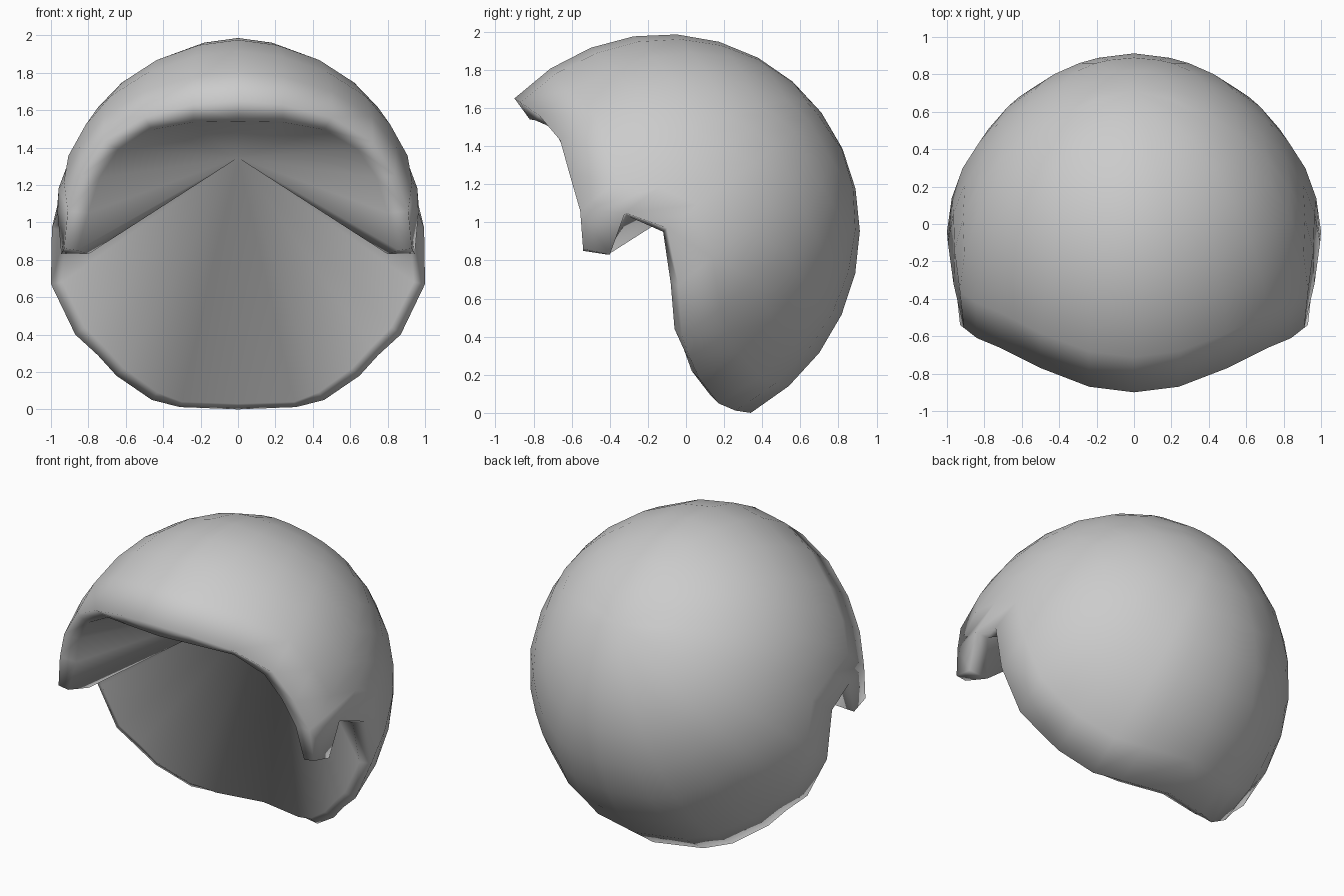
import bpy, bmesh
from mathutils import Vector

if "Cube" in bpy.data.objects:
    bpy.data.objects.remove(bpy.data.objects["Cube"])

CENTRE, RADII = Vector((0, -0.05, 1.0)), Vector((0.945, 0.95, 0.96))
POLE = Vector((0, 0.8, 0.6)).normalized()     # back-top pole of the dome
APEX = (0, 0.40, 1.345)                       # deepest point of the hollow
RINGS = 8

# Right half of the rim, front centre to bottom centre: outer xyz, inner xyz
RIM = [
    (0.00, -0.90, 1.65, 0.00, -0.82, 1.54),
    (0.24, -0.87, 1.63, 0.24, -0.79, 1.535),
    (0.50, -0.77, 1.56, 0.46, -0.70, 1.495),
    (0.72, -0.66, 1.43, 0.64, -0.64, 1.39),
    (0.84, -0.61, 1.25, 0.74, -0.60, 1.24),
    (0.91, -0.555, 1.06, 0.80, -0.54, 1.05),
    (0.93, -0.54, 0.86, 0.86, -0.54, 0.85),   # cheek tab, front tip
    (0.945, -0.40, 0.83, 0.80, -0.41, 0.83),  # cheek tab, back tip
    (0.965, -0.32, 1.05, 0.89, -0.30, 1.03),  # notch
    (0.995, -0.10, 0.97, 0.92, -0.12, 0.95),
    (1.00, -0.04, 0.67, 0.94, -0.08, 0.68),
    (0.87, -0.02, 0.40, 0.82, -0.06, 0.44),
    (0.75, 0.02, 0.29, 0.71, -0.01, 0.33),
    (0.65, 0.07, 0.18, 0.61, 0.03, 0.22),
    (0.46, 0.17, 0.05, 0.43, 0.13, 0.09),
    (0.31, 0.26, 0.012, 0.30, 0.20, 0.04),
    (0.00, 0.34, 0.00, 0.00, 0.27, 0.03),
]
TAB = (6, 7)

bm = bmesh.new()
outer = [bm.verts.new(r[:3]) for r in RIM]
inner = [bm.verts.new(r[3:]) for r in RIM]
pole = bm.verts.new(CENTRE + Vector(p * s for p, s in zip(POLE, RADII)))
apex = bm.verts.new(APEX)


def dome_column(v):
    """Arc over the dome from a rim vertex to the pole."""
    q = Vector((c / s for c, s in zip(v.co - CENTRE, RADII)))
    d, bulge = q.normalized(), q.length - 1
    power = 2.2 + 1.6 * v.co.x                # side flare fades out sooner
    col = [v]
    for k in range(1, RINGS):
        t = k / RINGS
        p = d.slerp(POLE, t) * (1 + bulge * (1 - t) ** power)
        col.append(bm.verts.new(CENTRE + Vector(a * s for a, s in zip(p, RADII))))
    return col


# Outer dome
cols = [dome_column(v) for i, v in enumerate(outer) if i not in TAB]
for a, b in zip(cols, cols[1:]):
    for k in range(RINGS - 1):
        bm.faces.new((a[k], b[k], b[k + 1], a[k + 1]))
    bm.faces.new((a[-1], b[-1], pole))

# Cheek tab outside face
bm.faces.new((outer[5], outer[6], outer[7], outer[8]))

# Thick rim and hollow inside fanning to the apex
for i in range(len(RIM) - 1):
    bm.faces.new((outer[i + 1], outer[i], inner[i], inner[i + 1]))
    bm.faces.new((inner[i + 1], inner[i], apex))

bmesh.ops.recalc_face_normals(bm, faces=bm.faces)
if sum((f.calc_center_median() - CENTRE).dot(f.normal) for f in cols[2][3].link_faces) < 0:
    bmesh.ops.reverse_faces(bm, faces=bm.faces)
mesh = bpy.data.meshes.new("helmet_shell")
bm.to_mesh(mesh)
bm.free()

shell = bpy.data.objects.new("helmet_shell", mesh)
bpy.context.collection.objects.link(shell)
bpy.context.view_layer.objects.active = shell
shell.select_set(True)

# Mirror to the left half, smooth shading
mirror = shell.modifiers.new("mirror", 'MIRROR')
mirror.use_clip = True
bpy.ops.object.modifier_apply(modifier="mirror")
bpy.ops.object.shade_smooth_by_angle(angle=2.2)
